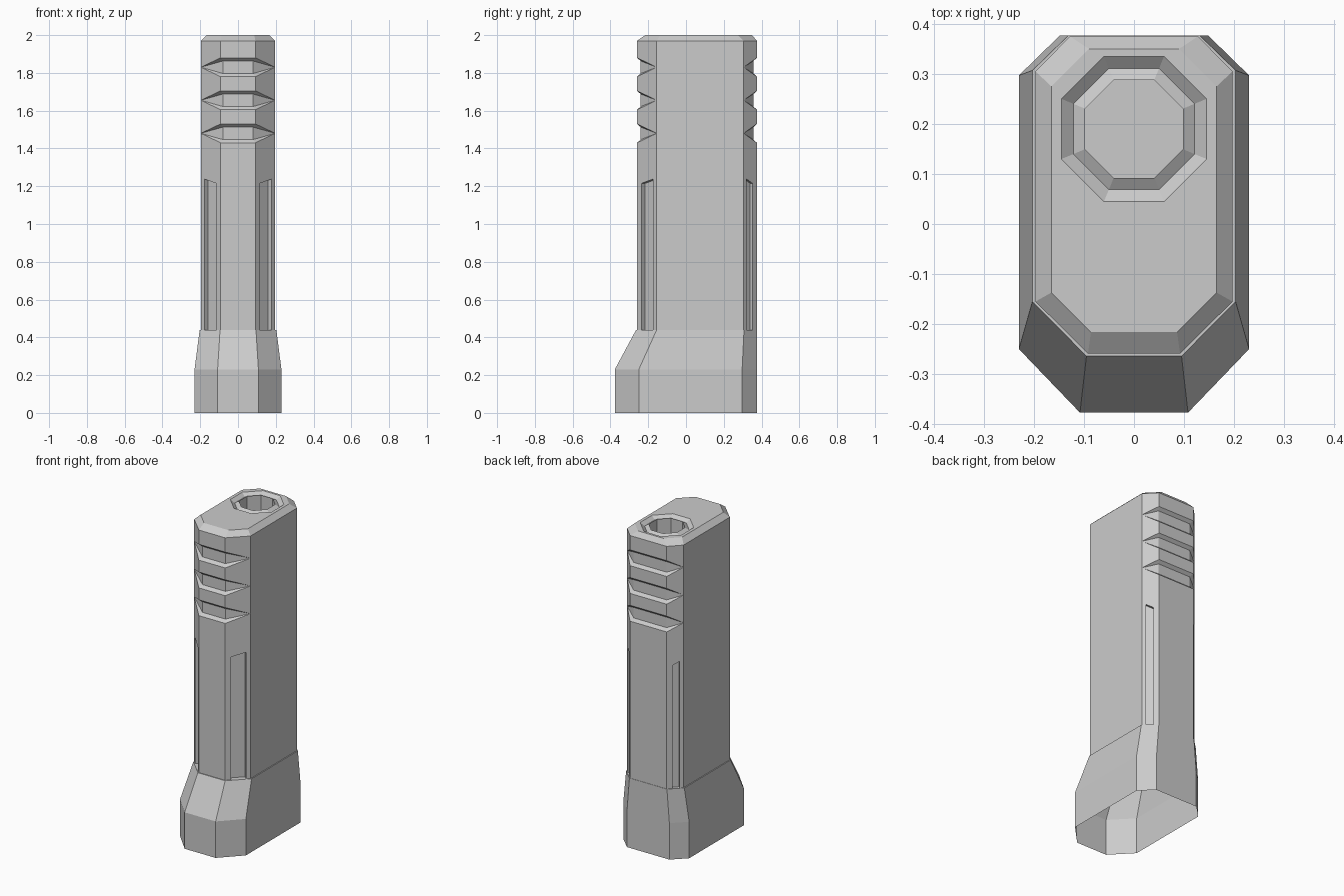
import bpy, bmesh, math
from mathutils import Vector

if "Cube" in bpy.data.objects:
    bpy.data.objects.remove(bpy.data.objects["Cube"])

Z0, Z1 = 0.44, 1.97              # shaft start and end heights
NOTCHES = (1.48, 1.655, 1.83)    # grip notch centre heights
SIDE = 0.197                     # shaft half width
bm = bmesh.new()


def face(*pts):
    bm.faces.new([bm.verts.new(p) for p in pts])


def outline(xs, yf, xf, yfe, yb, xb, ybe, z):
    """Eight-sided mirrored ring, starting at the left front corner."""
    half = [(xf, yfe), (xs, yf), (xs, yb), (xb, ybe)]
    left = [(-x, y) for x, y in half]
    ring = [left[1], left[0]] + half + [left[3], left[2]]
    return [Vector((x, y, z)) for x, y in ring]


def octagon(apothem, z):
    r = apothem / math.cos(math.pi / 8)
    angles = [math.radians(202.5 + 45 * i) for i in range(8)]
    return [Vector((r * math.cos(a), 0.19 + r * math.sin(a), z)) for a in angles]


def loft(rings):
    for a, b in zip(rings, rings[1:]):
        for i in range(8):
            j = (i + 1) % 8
            face(a[i], a[j], b[j], b[i])


def shaft_ring(z):
    return outline(SIDE, -0.155, 0.092, -0.259, 0.305, 0.128, 0.375, z)


# flared base (open underneath) with a thin ledge where the shaft starts
base = (0.23, -0.25, 0.108, -0.377, 0.297, 0.148, 0.377)
loft([outline(*base, 0), outline(*base, 0.23),
      outline(0.203, -0.155, 0.095, -0.264, 0.307, 0.131, 0.377, Z0), shaft_ring(Z0)])

# bevelled top, V-groove around the socket, and the socket itself
socket = octagon(0.098, 1.8)
loft([shaft_ring(Z1), outline(0.165, -0.137, 0.086, -0.216, 0.275, 0.09, 0.35, 2.0),
      octagon(0.145, 2.0), octagon(0.121, 1.98), octagon(0.098, 1.995), socket])
face(*socket)


def end_faces(xw, ys, ye, xin, yin, f0, f1, k):
    """Front or back of the shaft: three notches and two corner slots."""
    flat = [Z0]
    for c in NOTCHES:
        flat += [c - 0.05, c + 0.05]
    flat.append(Z1)
    apex = [Z0, *NOTCHES, Z1]
    for n in range(4):
        lo, hi = flat[2 * n], flat[2 * n + 1]
        face((-xw, ye, lo), (xw, ye, lo), (xw, ye, hi), (-xw, ye, hi))
    # notch interiors on the flat face
    for c in NOTCHES:
        zi = (c - 0.033, c + 0.033)
        face(*[(x, yin, z) for x, z in
               ((-xin, zi[0]), (xin, zi[0]), (xin, zi[1]), (-xin, zi[1]))])
        for h, g in ((-0.05, -0.033), (0.05, 0.033)):
            face((-xw, ye, c + h), (xw, ye, c + h), (xin, yin, c + g), (-xin, yin, c + g))
    for s in (-1, 1):
        def corner(f, z, depth=0):
            d = depth if ye < 0 else -depth
            return (s * (SIDE + (xw - SIDE) * f - depth), ys + (ye - ys) * f + d, z)
        # notch interiors running out along the corner faces
        for c in NOTCHES:
            tip = (s * SIDE, ys, c)
            face(tip, (s * xin, yin, c - 0.033), (s * xin, yin, c + 0.033))
            for h, g in ((-0.05, -0.033), (0.05, 0.033)):
                face(tip, (s * xw, ye, c + h), (s * xin, yin, c + g))
        for n in range(1, 4):
            face(corner(0, apex[n]), corner(1, flat[2 * n]),
                 corner(1, flat[2 * n + 1]), corner(0, apex[n + 1]))
        # lower corner face around a recessed slot with a slanted top
        a0, a1 = corner(0, Z0), corner(0, apex[1])
        b0, b1 = corner(1, Z0), corner(1, flat[1])
        p0, p1 = corner(f0, Z0), corner(f0, 1.238)
        q0, q1 = corner(f1, Z0), corner(f1, 1.215)
        pi0, pi1 = corner(f0, Z0, k), corner(f0, 1.238, k)
        qi0, qi1 = corner(f1, Z0, k), corner(f1, 1.215, k)
        for quad in ((a0, p0, p1, a1), (q0, b0, b1, q1), (a1, p1, q1, b1),
                     (p0, pi0, pi1, p1), (q0, q1, qi1, qi0), (p1, pi1, qi1, q1),
                     (pi0, qi0, qi1, pi1), (p0, q0, qi0, pi0)):
            face(*quad)


end_faces(0.092, -0.155, -0.259, 0.08, -0.24, 0.18, 0.78, 0.02)
end_faces(0.128, 0.305, 0.375, 0.115, 0.357, 0.23, 0.67, 0.012)

# plain shaft sides
for s in (-1, 1):
    heights = [Z0, *NOTCHES, Z1]
    face(*[(s * SIDE, -0.155, z) for z in heights],
         *[(s * SIDE, 0.305, z) for z in reversed(heights)])

bmesh.ops.remove_doubles(bm, verts=bm.verts, dist=0.0005)
bmesh.ops.recalc_face_normals(bm, faces=bm.faces)
mesh = bpy.data.meshes.new("grip_handle")
bm.to_mesh(mesh)
bm.free()
bpy.context.collection.objects.link(bpy.data.objects.new("grip_handle", mesh))
